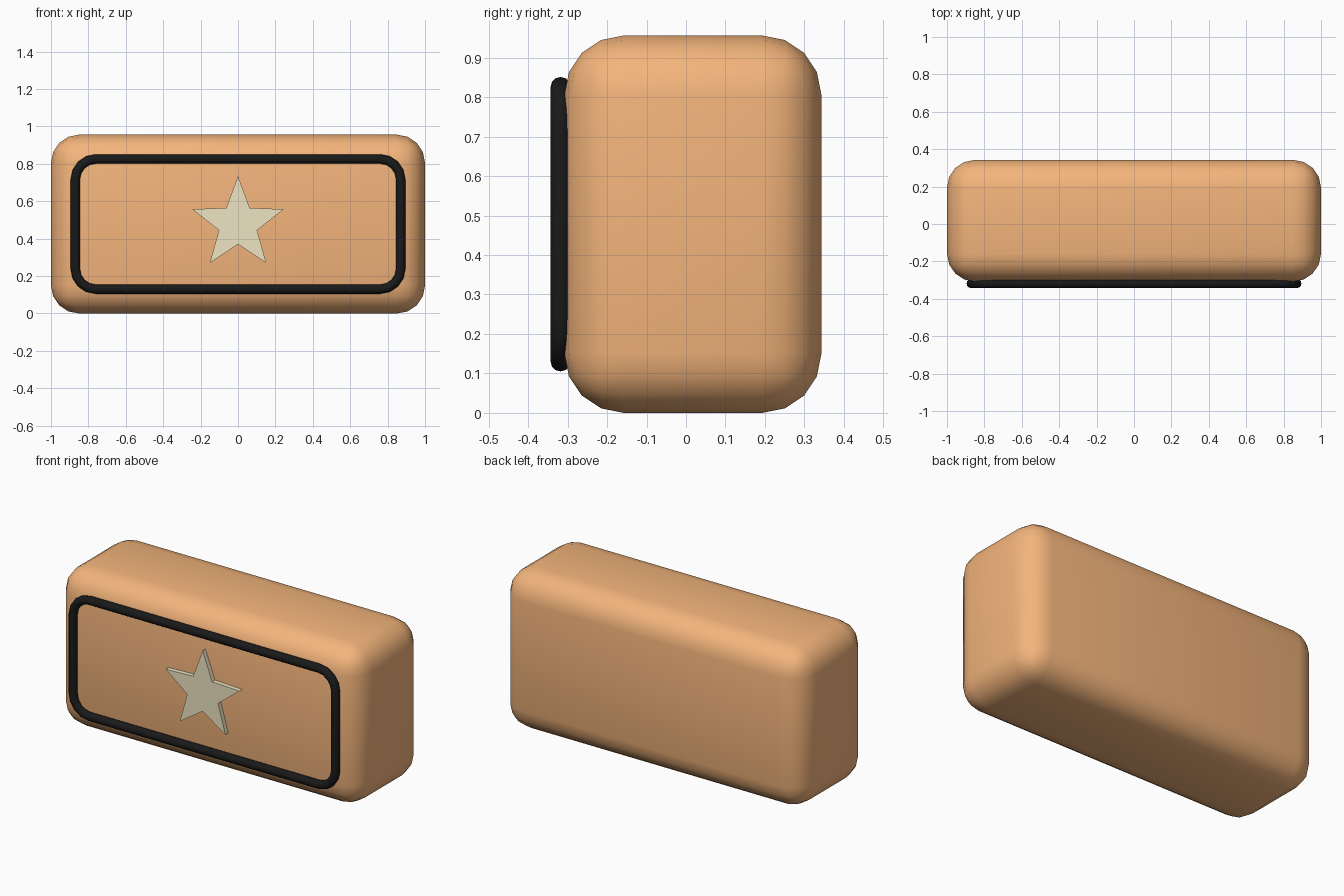
import bpy, bmesh
from math import sin, cos, pi

if "Cube" in bpy.data.objects:
    bpy.data.objects.remove(bpy.data.objects["Cube"])


def paint(obj, name, rgb):
    mat = bpy.data.materials.new(name)
    mat.diffuse_color = (*rgb, 1)
    mat.use_nodes = True
    mat.node_tree.nodes["Principled BSDF"].inputs["Base Color"].default_value = mat.diffuse_color
    obj.data.materials.append(mat)


def new_object(name, data):
    obj = bpy.data.objects.new(name, data)
    bpy.context.collection.objects.link(obj)
    return obj


def smooth(obj, angle):
    bpy.ops.object.select_all(action='DESELECT')
    obj.select_set(True)
    bpy.context.view_layer.objects.active = obj
    bpy.ops.object.shade_smooth_by_angle(angle=angle)


MID_Z = 0.478
FRONT, BACK = -0.308, 0.343

# Rounded block body
bpy.ops.mesh.primitive_cube_add(size=1, location=(0, (FRONT + BACK) / 2, MID_Z))
body = bpy.context.object
body.name = "body"
body.scale = (2, BACK - FRONT, 0.956)
bpy.ops.object.transform_apply(location=False, rotation=False, scale=True)
bevel = body.modifiers.new("rounding", 'BEVEL')
bevel.width = 0.15
bevel.segments = 4
bpy.ops.object.modifier_apply(modifier=bevel.name)
smooth(body, pi / 4)
paint(body, "orange", (0.90, 0.46, 0.20))

# Black tube frame: rounded rectangle path swept with a round section
HALF_X, HALF_Z, CORNER, TUBE = 0.87, 0.348, 0.11, 0.025
STEPS, SIDES = 4, 12
bm = bmesh.new()
rings = []
for q, (sx, sz) in enumerate([(1, 1), (-1, 1), (-1, -1), (1, -1)]):
    for i in range(STEPS + 1):
        a = (q + i / STEPS) * pi / 2
        cx, cz = sx * (HALF_X - CORNER), sz * (HALF_Z - CORNER)
        ring = []
        for k in range(SIDES):
            t = 2 * pi * k / SIDES
            r = CORNER + TUBE * cos(t)
            ring.append(bm.verts.new((cx + r * cos(a), TUBE * sin(t), cz + r * sin(a))))
        rings.append(ring)
for n, ring in enumerate(rings):
    after = rings[(n + 1) % len(rings)]
    for k in range(SIDES):
        j = (k + 1) % SIDES
        bm.faces.new((ring[k], ring[j], after[j], after[k]))
bmesh.ops.recalc_face_normals(bm, faces=bm.faces)
mesh = bpy.data.meshes.new("frame")
bm.to_mesh(mesh)
bm.free()
frame = new_object("frame", mesh)
frame.location = (0, -0.343 + TUBE, MID_Z)
smooth(frame, pi / 4)
paint(frame, "black", (0.01, 0.01, 0.01))

# Raised five-pointed star
bm = bmesh.new()
points = []
for i in range(10):
    r = 0.257 if i % 2 == 0 else 0.107
    a = pi / 2 + i * pi / 5
    points.append(bm.verts.new((r * cos(a), 0, r * sin(a))))
face = bm.faces.new(points)
out = bmesh.ops.extrude_face_region(bm, geom=[face])
moved = [v for v in out["geom"] if isinstance(v, bmesh.types.BMVert)]
bmesh.ops.translate(bm, verts=moved, vec=(0, 0.05, 0))
bmesh.ops.recalc_face_normals(bm, faces=bm.faces)
mesh = bpy.data.meshes.new("star")
bm.to_mesh(mesh)
bm.free()
star = new_object("star", mesh)
star.location = (0, -0.335, MID_Z)
paint(star, "pale_gold", (0.86, 0.78, 0.54))
